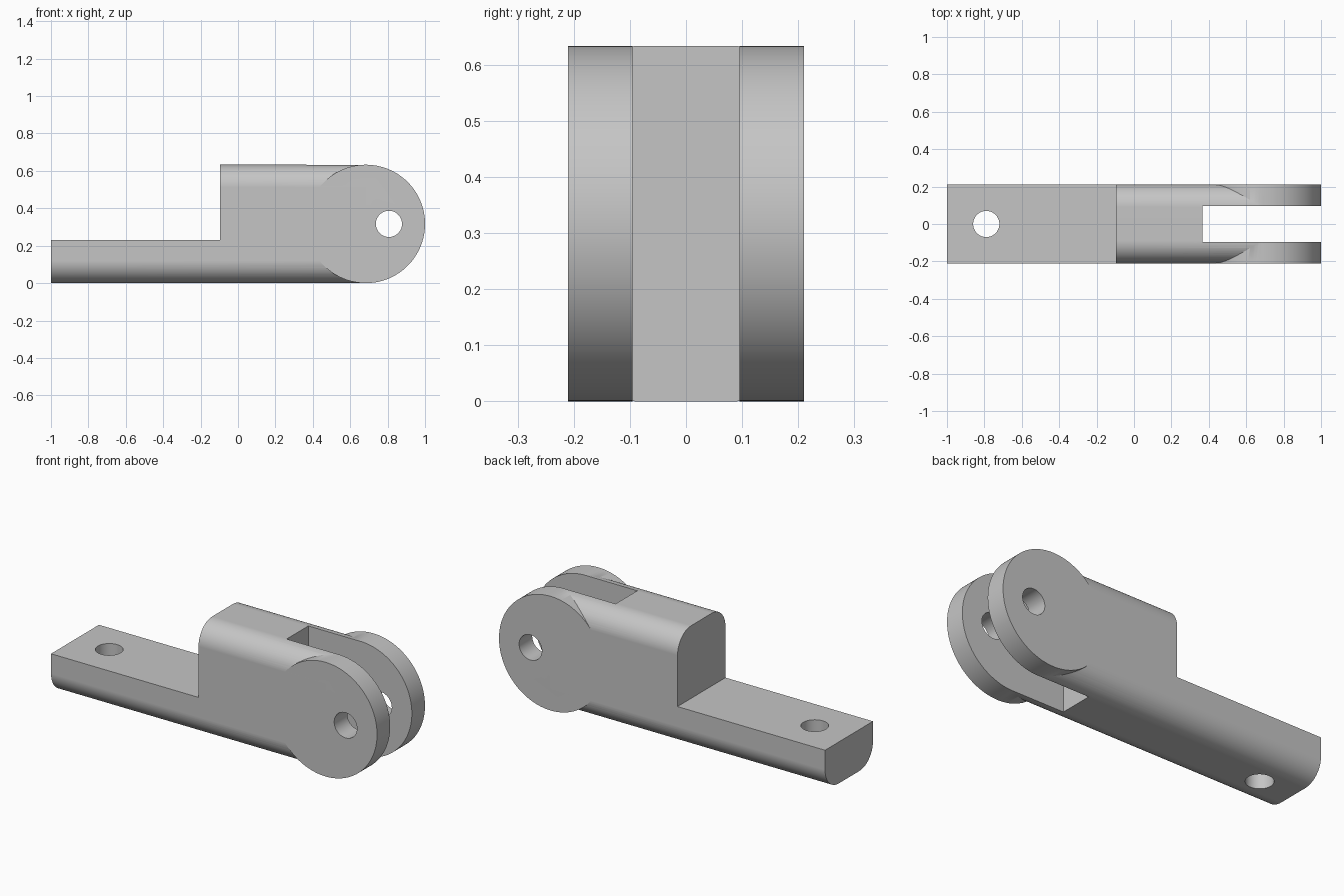
import bpy
import bmesh
from math import pi, cos, sin, radians
from mathutils import Matrix, Vector

cube = bpy.data.objects.get("Cube")
if cube:
    bpy.data.objects.remove(cube, do_unlink=True)

HEIGHT, HALF_W, CORNER = 0.633, 0.21, 0.12
MID = HEIGHT / 2
EYE_X = 1 - MID

steel = bpy.data.materials.new("grey steel")
steel.use_nodes = True
steel.diffuse_color = (0.56, 0.56, 0.56, 1)
steel.node_tree.nodes["Principled BSDF"].inputs["Base Color"].default_value = steel.diffuse_color


def finish(name, bm):
    bmesh.ops.recalc_face_normals(bm, faces=bm.faces)
    mesh = bpy.data.meshes.new(name)
    bm.to_mesh(mesh)
    bm.free()
    mesh.materials.append(steel)
    obj = bpy.data.objects.new(name, mesh)
    bpy.context.collection.objects.link(obj)
    return obj


def box(name, low, high):
    bm = bmesh.new()
    low, high = Vector(low), Vector(high)
    size = high - low
    bmesh.ops.create_cube(bm, size=1, matrix=Matrix.Translation((low + high) / 2) @ Matrix.Diagonal((*size, 1)))
    return finish(name, bm)


def cylinder(name, centre, radius, depth, sides, along_y):
    bm = bmesh.new()
    turn = Matrix.Rotation(pi / 2 if along_y else 0, 4, 'X')
    bmesh.ops.create_cone(bm, cap_ends=True, segments=sides, radius1=radius, radius2=radius,
                          depth=depth, matrix=Matrix.Translation(centre) @ turn)
    return finish(name, bm)


def rounded_bar(name, x0, x1, steps=14):
    # Rounded rectangle section swept along x
    bm = bmesh.new()
    ring = []
    for quarter, (sy, sz) in enumerate([(1, 1), (-1, 1), (-1, -1), (1, -1)]):
        for i in range(steps + 1):
            a = (quarter + i / steps) * pi / 2
            ring.append(bm.verts.new((x0, sy * (HALF_W - CORNER) + CORNER * cos(a),
                                      MID + sz * (MID - CORNER) + CORNER * sin(a))))
    face = bm.faces.new(ring)
    swept = bmesh.ops.extrude_face_region(bm, geom=[face], use_keep_orig=True)
    moved = [g for g in swept["geom"] if isinstance(g, bmesh.types.BMVert)]
    bmesh.ops.translate(bm, verts=moved, vec=(x1 - x0, 0, 0))
    return finish(name, bm)


def combine(target, tool, operation):
    mod = target.modifiers.new(operation.lower(), 'BOOLEAN')
    mod.object, mod.operation, mod.solver = tool, operation, 'EXACT'
    bpy.context.view_layer.objects.active = target
    bpy.ops.object.modifier_apply(modifier=mod.name)
    bpy.data.objects.remove(tool, do_unlink=True)


# Bar with a round eye at its end
fork = rounded_bar("clevis_fork", -1, EYE_X)
combine(fork, cylinder("round_eye", (EYE_X, 0, MID), MID, 2 * HALF_W, 128, True), 'UNION')

# Step above the tongue, fork slot, pin hole and bolt hole
combine(fork, box("step_cutter", (-1.2, -0.5, 0.23), (-0.095, 0.5, 1)), 'DIFFERENCE')
combine(fork, box("slot_cutter", (0.365, -0.095, -0.5), (1.2, 0.095, 1)), 'DIFFERENCE')
combine(fork, cylinder("pin_hole_cutter", (0.807, 0, MID), 0.07, 1, 48, True), 'DIFFERENCE')
combine(fork, cylinder("bolt_hole_cutter", (-0.79, 0, 0.2), 0.07, 1, 48, False), 'DIFFERENCE')

# Smooth curved faces, crisp edges
bpy.ops.object.select_all(action='DESELECT')
fork.select_set(True)
bpy.context.view_layer.objects.active = fork
bpy.ops.object.shade_smooth_by_angle(angle=radians(20))
weighted = fork.modifiers.new("weighted_normals", 'WEIGHTED_NORMAL')
weighted.keep_sharp = True
